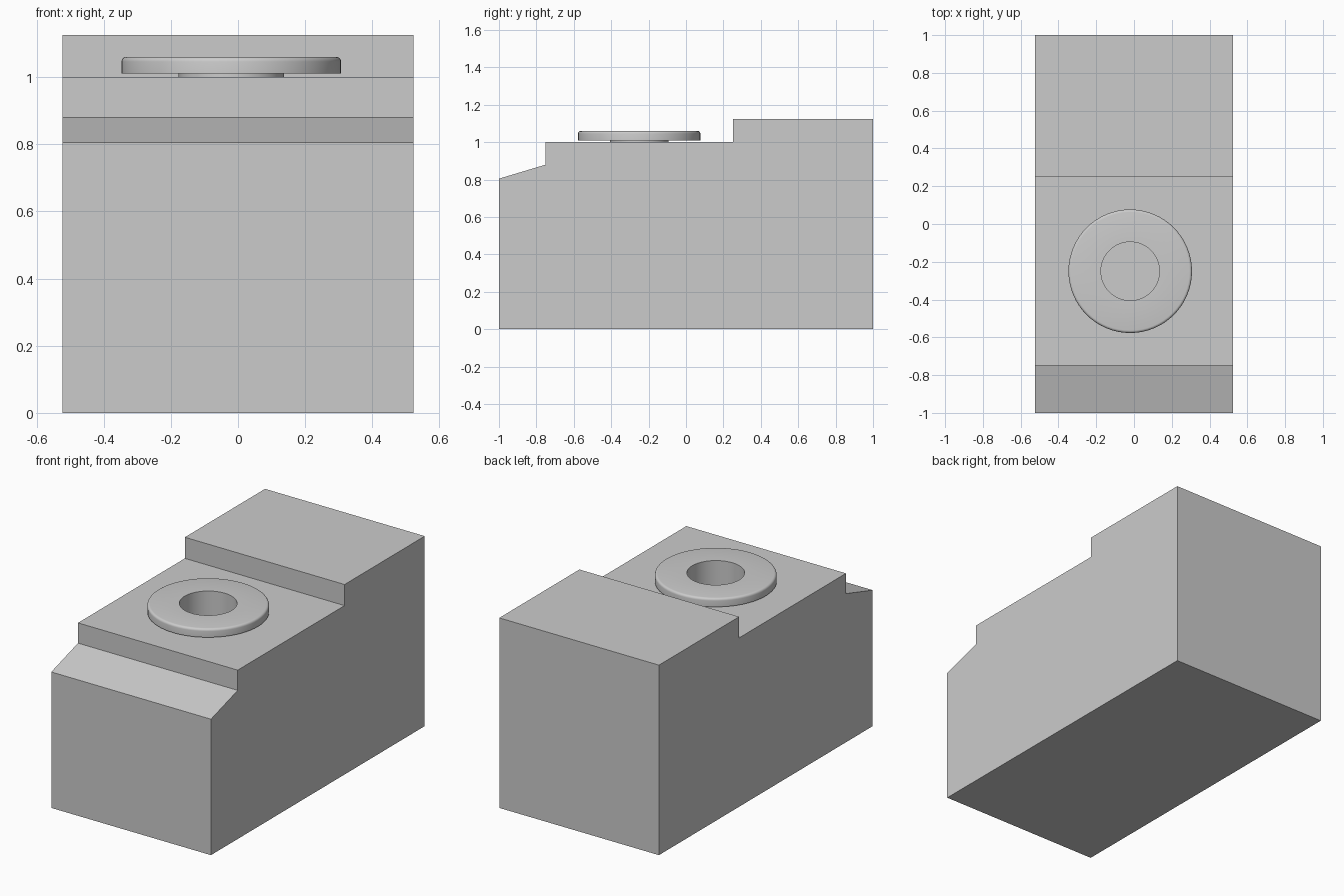
import bpy, bmesh, math
from mathutils import Matrix

if "Cube" in bpy.data.objects:
    bpy.data.objects.remove(bpy.data.objects["Cube"], do_unlink=True)

HALF_WIDTH = 0.523
CENTRE = (-0.02, -0.25)
HOLE_R, RING_R = 0.155, 0.327
SIDES = 64

# Single grey material
grey = bpy.data.materials.new("light grey")
grey.use_nodes = True
colour = (0.6, 0.6, 0.6, 1)
grey.diffuse_color = colour
grey.node_tree.nodes["Principled BSDF"].inputs["Base Color"].default_value = colour


def make_object(name, bm):
    bmesh.ops.recalc_face_normals(bm, faces=bm.faces)
    mesh = bpy.data.meshes.new(name)
    bm.to_mesh(mesh)
    bm.free()
    mesh.materials.append(grey)
    obj = bpy.data.objects.new(name, mesh)
    bpy.context.collection.objects.link(obj)
    return obj


def activate(obj):
    bpy.ops.object.select_all(action="DESELECT")
    obj.select_set(True)
    bpy.context.view_layer.objects.active = obj


# Stepped block: side profile (y, z) extruded across the width
side = [(-1, 0), (1, 0), (1, 1.125), (0.25, 1.125), (0.25, 1),
        (-0.75, 1), (-0.75, 0.88), (-1, 0.805)]
bm = bmesh.new()
face = bm.faces.new([bm.verts.new((-HALF_WIDTH, y, z)) for y, z in side])
extruded = bmesh.ops.extrude_face_region(bm, geom=[face])["geom"]
bmesh.ops.translate(bm, vec=(2 * HALF_WIDTH, 0, 0),
                    verts=[v for v in extruded if isinstance(v, bmesh.types.BMVert)])
block = make_object("stepped_block", bm)

# Blind hole under the ring
bm = bmesh.new()
bmesh.ops.create_cone(bm, cap_ends=True, segments=SIDES, radius1=HOLE_R,
                      radius2=HOLE_R, depth=1,
                      matrix=Matrix.Translation((*CENTRE, 1)))
cutter = make_object("hole_cutter", bm)
cutter.hide_render = True
activate(block)
cut = block.modifiers.new("hole", "BOOLEAN")
cut.operation = "DIFFERENCE"
cut.solver = "EXACT"
cut.object = cutter
bpy.ops.object.modifier_apply(modifier=cut.name)
bpy.data.objects.remove(cutter, do_unlink=True)

# Flat ring with rounded top rim, on a thin collar around the hole
fillet = 0.014
rim = [(RING_R - fillet + fillet * math.sin(a), 1.06 - fillet + fillet * math.cos(a))
       for a in (math.radians(90 * i / 4) for i in range(5))]
section = [(HOLE_R, 1), (HOLE_R, 1.06), *rim, (RING_R, 1.01),
           (HOLE_R + 0.002, 1.01), (HOLE_R + 0.002, 1)]
bm = bmesh.new()
verts = [bm.verts.new((CENTRE[0] + r, CENTRE[1], z)) for r, z in section]
edges = [bm.edges.new((v, verts[i - 1])) for i, v in enumerate(verts)]
bmesh.ops.spin(bm, geom=verts + edges, cent=(*CENTRE, 0), axis=(0, 0, 1),
               angle=math.tau, steps=SIDES, use_merge=True)
bmesh.ops.remove_doubles(bm, verts=bm.verts, dist=0.0001)
ring = make_object("flat_ring", bm)

for obj in (block, ring):
    activate(obj)
    bpy.ops.object.shade_smooth_by_angle(angle=math.radians(30))
